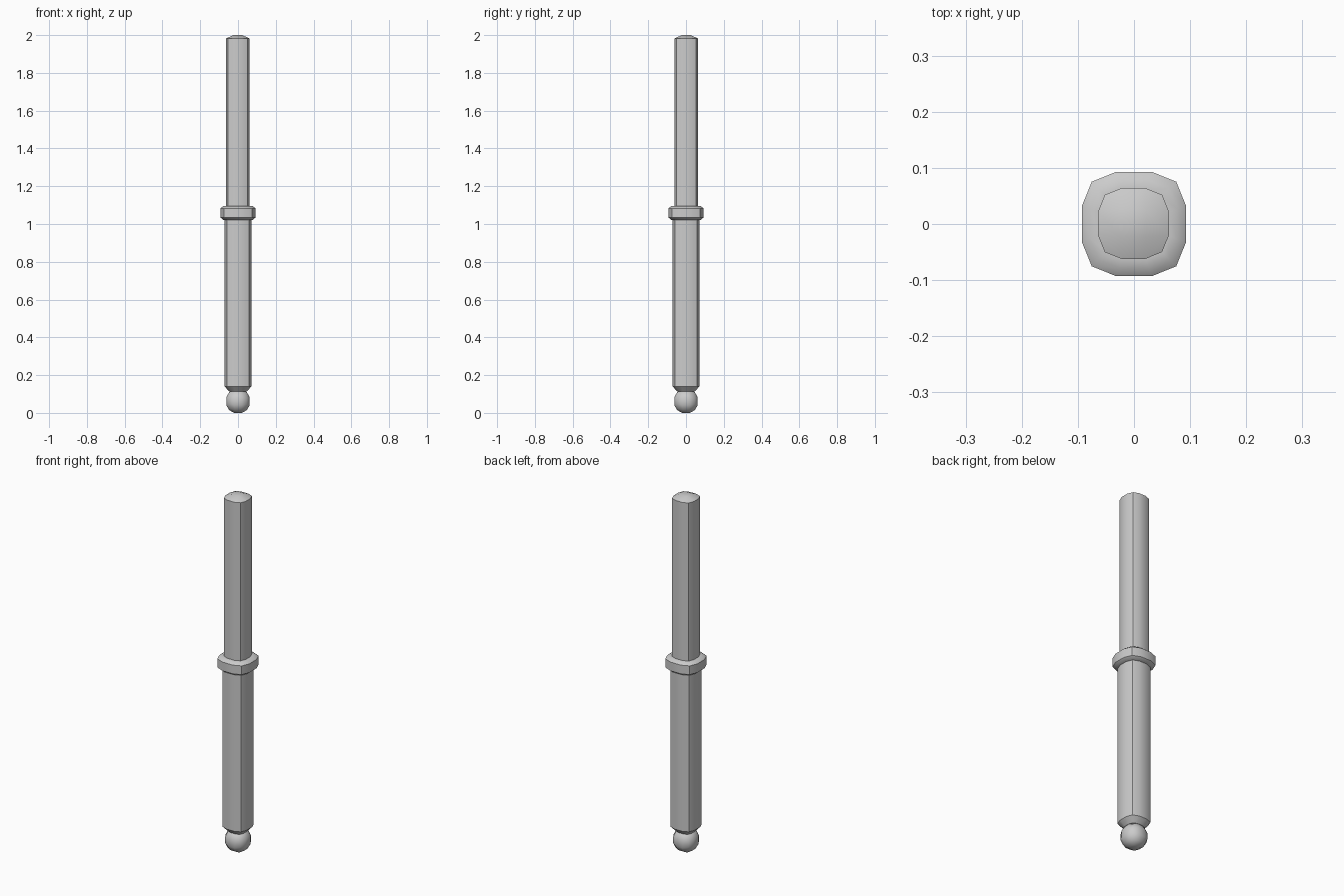
import bpy, bmesh, math
from mathutils import Vector

if "Cube" in bpy.data.objects:
    bpy.data.objects.remove(bpy.data.objects["Cube"])

# Squarish 12-sided unit cross-section
QUARTER = [(1.0, -0.34), (1.0, 0.34), (0.81, 0.81)]
SECTION = []
for q in range(4):
    c, s = round(math.cos(q * math.pi / 2)), round(math.sin(q * math.pi / 2))
    SECTION += [(x * c - y * s, x * s + y * c) for x, y in QUARTER]


def finish(bm, name, angle=40):
    bmesh.ops.recalc_face_normals(bm, faces=bm.faces)
    mesh = bpy.data.meshes.new(name)
    bm.to_mesh(mesh)
    bm.free()
    obj = bpy.data.objects.new(name, mesh)
    bpy.context.collection.objects.link(obj)
    bpy.ops.object.select_all(action='DESELECT')
    obj.select_set(True)
    bpy.context.view_layer.objects.active = obj
    bpy.ops.object.shade_smooth_by_angle(angle=math.radians(angle))
    return obj


def turned(name, profile, closed=False, dome=None, shift=(0, 0)):
    """Sweep the cross-section through (half width, z) profile points."""
    bm = bmesh.new()
    rings = [[bm.verts.new((x * r + shift[0], y * r + shift[1], z)) for x, y in SECTION]
             for r, z in profile]
    pairs = list(zip(rings, rings[1:]))
    if closed:
        pairs.append((rings[-1], rings[0]))
    for a, b in pairs:
        for i in range(12):
            j = (i + 1) % 12
            bm.faces.new((a[i], a[j], b[j], b[i]))
    if not closed:
        bm.faces.new(rings[0])
        top = rings[-1]
        if dome is None:
            bm.faces.new(top)
        else:
            # Grid cap: four raised inner points, an edge and a corner quad per side
            w, z = dome
            inner = [bm.verts.new((x * w + shift[0], y * w + shift[1], z))
                     for x, y in ((1, -1), (1, 1), (-1, 1), (-1, -1))]
            bm.faces.new(inner)
            for q in range(4):
                a, b = inner[q], inner[(q + 1) % 4]
                i = q * 3
                bm.faces.new((top[i], top[i + 1], b, a))
                bm.faces.new((top[i + 1], top[i + 2], top[(i + 3) % 12], b))
    return finish(bm, name)


# Ball tip: cube with two cuts, rounded into a sphere
bm = bmesh.new()
bmesh.ops.create_cube(bm, size=2)
bmesh.ops.subdivide_edges(bm, edges=bm.edges[:], cuts=2, use_grid_fill=True)
for v in bm.verts:
    v.co = v.co.normalized() * 0.0685 + Vector((0, 0, 0.062))
finish(bm, "ball_tip", 60)

# Lower shaft with tapered foot
turned("lower_shaft", [(0.045, 0.112), (0.071, 0.14), (0.071, 1.04)])

# Collar between the shafts
turned("collar", [(0.06, 1.022), (0.078, 1.022), (0.093, 1.034), (0.093, 1.083),
                  (0.078, 1.095), (0.06, 1.095)], closed=True)

# Upper shaft with shallow domed end
turned("upper_shaft", [(0.063, 1.03), (0.063, 1.982)], dome=(0.023, 2.0),
       shift=(-0.001, 0.001))
